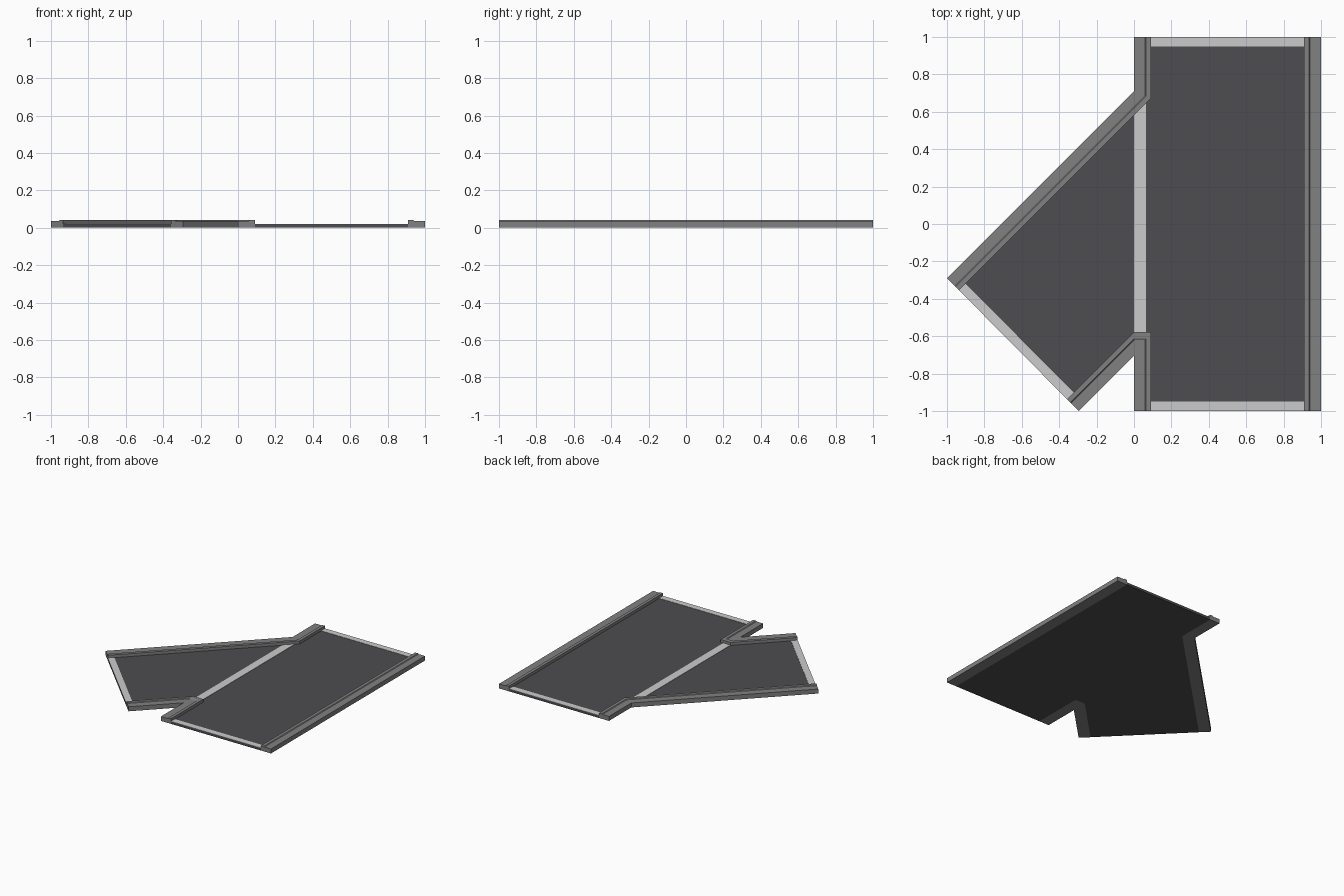
import bpy, bmesh

if "Cube" in bpy.data.objects:
    bpy.data.objects.remove(bpy.data.objects["Cube"])

CURB_W = 0.09          # curb width
D = CURB_W * 0.7071    # curb width along a 45 degree normal
ROAD_Z = 0.018         # road surface height
LINE_Z = 0.0205        # painted line height
TOP = 0.71             # where the branch's upper edge meets the main road
LOW = -0.705           # where the branch's lower edge meets the main road
V = D * 2              # vertical offset of the branch curbs' inner edges


def material(name, rgb):
    m = bpy.data.materials.new(name)
    m.diffuse_color = (*rgb, 1)
    m.use_nodes = True
    m.node_tree.nodes["Principled BSDF"].inputs["Base Color"].default_value = m.diffuse_color
    return m


curb_grey = material("curb grey", (0.22, 0.22, 0.22))
road_dark = material("asphalt dark grey", (0.075, 0.075, 0.083))
line_white = material("line white", (0.60, 0.60, 0.60))


def finish(bm, name, mat):
    bmesh.ops.remove_doubles(bm, verts=bm.verts, dist=1e-5)
    bmesh.ops.recalc_face_normals(bm, faces=bm.faces)
    me = bpy.data.meshes.new(name)
    bm.to_mesh(me)
    bm.free()
    me.materials.append(mat)
    ob = bpy.data.objects.new(name, me)
    bpy.context.collection.objects.link(ob)
    return ob


def slab(name, outline, z0, z1, mat):
    """Flat outline extruded from z0 to z1."""
    bm = bmesh.new()
    f = bm.faces.new([bm.verts.new((x, y, z0)) for x, y in outline])
    r = bmesh.ops.extrude_face_region(bm, geom=[f], use_keep_orig=True)
    top = [g for g in r["geom"] if isinstance(g, bmesh.types.BMVert)]
    bmesh.ops.translate(bm, verts=top, vec=(0, 0, z1 - z0))
    return finish(bm, name, mat)


# curb cross-section: (fraction from outer to inner edge, height)
PROFILE = [(0, 0), (0, 0.037), (0.66, 0.037), (0.72, 0.042), (1, 0.042), (1, 0)]


def curb(name, stations):
    """Sweep the curb section through (outer point, inner point) stations."""
    bm = bmesh.new()
    rings = []
    for (ox, oy), (ix, iy) in stations:
        rings.append([bm.verts.new((ox + (ix - ox) * t, oy + (iy - oy) * t, z))
                      for t, z in PROFILE])
    n = len(PROFILE)
    for a, b in zip(rings, rings[1:]):
        for i in range(n):
            j = (i + 1) % n
            bm.faces.new((a[i], a[j], b[j], b[i]))
    bm.faces.new(rings[0])
    bm.faces.new(rings[-1])
    bmesh.ops.dissolve_degenerate(bm, dist=1e-5, edges=bm.edges)
    return finish(bm, name, curb_grey)


# key points of the layout
x_in, x_out = CURB_W, 1 - CURB_W
up_end, low_end = (-1, TOP - 1), (-0.295, -1)
up_end_in = (up_end[0] + D, up_end[1] - D)
low_end_in = (low_end[0] - D, low_end[1] + D)
up_corner = (x_in, x_in + TOP - V)
low_a, low_b = (0, LOW + V), (x_in, LOW + V)

# curbs
curb("right_curb", [((1, -1), (x_out, -1)), ((1, 1), (x_out, 1))])
curb("upper_left_curb", [(up_end, up_end_in), ((0, TOP), up_corner),
                         ((0, 1), (x_in, 1))])
curb("lower_left_curb", [(low_end, low_end_in), ((0, LOW), low_a),
                         ((0, LOW), low_b), ((0, -1), (x_in, -1))])

# road surface filling the space between the curbs
slab("road", [(x_out, -1), (x_out, 1), (x_in, 1), up_corner, up_end_in,
              low_end_in, low_a, low_b, (x_in, -1)], 0, ROAD_Z, road_dark)

# painted lines at both ends of the main road
for name, s in (("front_line", -1), ("back_line", 1)):
    slab(name, [(x_in, s * 0.95), (x_out, s * 0.95), (x_out, s), (x_in, s)],
         ROAD_Z, LINE_Z, line_white)

# painted line across the end of the branch
w = 0.05 * 0.7071
slab("branch_end_line", [up_end_in, low_end_in,
                         (low_end_in[0] + w, low_end_in[1] + w),
                         (up_end_in[0] + w, up_end_in[1] + w)],
     ROAD_Z, LINE_Z, line_white)

# painted line where the branch joins the main road
slab("junction_line", [low_a, (0.065, LOW + V), (0.065, 0.065 + TOP - V),
                       (0, TOP - V)], ROAD_Z, LINE_Z, line_white)
